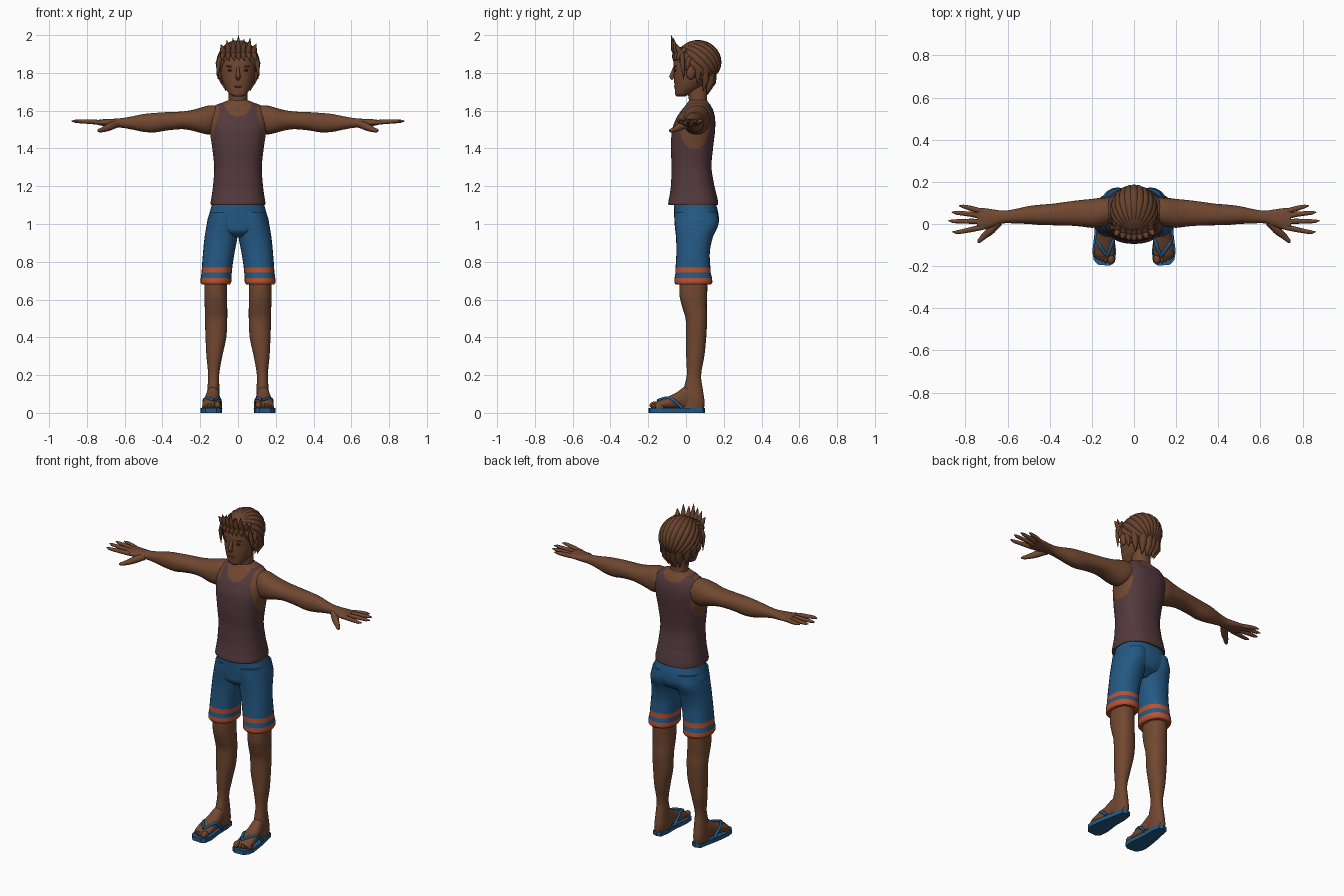
import bpy, bmesh, math
from mathutils import Vector, Matrix


def mat(name, rgb):
    m = bpy.data.materials.new(name)
    m.diffuse_color = (*rgb, 1)
    return m


SKIN = mat("brown_skin", (0.165, 0.064, 0.030))
HAIR = mat("brown_hair", (0.135, 0.053, 0.025))
SHIRT = mat("plum_cloth", (0.088, 0.041, 0.046))
BLUE = mat("blue_cloth", (0.017, 0.100, 0.230))
ORANGE = mat("orange_trim", (0.480, 0.085, 0.030))
DARK = mat("dark_brown", (0.020, 0.010, 0.007))


def finish(name, bm, mats, rule=None, mirror=False, angle=50):
    bmesh.ops.recalc_face_normals(bm, faces=bm.faces)
    for f in bm.faces:
        f.smooth = True
        if rule:
            f.material_index = rule(f.calc_center_median())
    me = bpy.data.meshes.new(name)
    bm.to_mesh(me)
    bm.free()
    for m in mats:
        me.materials.append(m)
    me.set_sharp_from_angle(angle=math.radians(angle))
    ob = bpy.data.objects.new(name, me)
    bpy.context.collection.objects.link(ob)
    if mirror:
        ob.modifiers.new("mirror", 'MIRROR').use_mirror_merge = False
    return ob


def smooth_path(rows, subs):
    """Catmull-Rom samples through rows of numbers."""
    out, n = [], len(rows)
    for i in range(n - 1):
        p = [rows[max(i - 1, 0)], rows[i], rows[i + 1], rows[min(i + 2, n - 1)]]
        for k in range(subs):
            t = k / subs
            row = [0.5 * (2 * b + (c - a) * t + (2 * a - 5 * b + 4 * c - d) * t * t
                          + (3 * b - a - 3 * c + d) * t ** 3) for a, b, c, d in zip(*p)]
            row[0] = p[1][0] + (p[2][0] - p[1][0]) * t
            out.append(row)
    return out + [list(rows[-1])]


def skin_rings(bm, rings):
    loops = [[bm.verts.new(v) for v in r] for r in rings]
    n = len(loops[0])
    for a, b in zip(loops, loops[1:]):
        for i in range(n):
            j = (i + 1) % n
            bm.faces.new((a[i], a[j], b[j], b[i]))
    bm.faces.new(loops[0][::-1])
    bm.faces.new(loops[-1])


def loft(name, axis, rows, mats, rule=None, mirror=False, seg=28, subs=4, power=2.2):
    """Rows are: position on axis, then min/max of the two other axes."""
    order = {'z': (1, 2, 0), 'x': (0, 1, 2), 'y': (1, 0, 2)}[axis]
    rings = []
    for t, a0, a1, b0, b1 in smooth_path(rows, subs):
        ring = []
        for i in range(seg):
            w = 2 * math.pi * i / seg
            c, s = math.cos(w), math.sin(w)
            c = math.copysign(abs(c) ** (2 / power), c)
            s = math.copysign(abs(s) ** (2 / power), s)
            p = (t, (a0 + a1) / 2 + c * (a1 - a0) / 2, (b0 + b1) / 2 + s * (b1 - b0) / 2)
            ring.append([p[k] for k in order])
        rings.append(ring)
    bm = bmesh.new()
    skin_rings(bm, rings)
    return finish(name, bm, mats, rule, mirror)


def tubes(name, paths, material, mirror=False, seg=10):
    """Each path is a list of (x, y, z, radius)."""
    bm = bmesh.new()
    for path in paths:
        pts = [Vector(p[:3]) for p in path]
        side, rings = Vector((0.31, 0.9, 0.2)), []
        for i, p in enumerate(pts):
            t = (pts[min(i + 1, len(pts) - 1)] - pts[max(i - 1, 0)]).normalized()
            side = (side - t * side.dot(t)).normalized()
            up, r = t.cross(side), path[i][3]
            rings.append([p + r * (side * math.cos(w) + up * math.sin(w))
                          for w in (2 * math.pi * k / seg for k in range(seg))])
        skin_rings(bm, rings)
    return finish(name, bm, [material], mirror=mirror)


def blobs(name, items, material, mirror=False):
    """Ellipsoids given as (centre, radii, tilt about y)."""
    bm = bmesh.new()
    for c, r, tilt in items:
        bmesh.ops.create_uvsphere(
            bm, u_segments=16, v_segments=10, radius=1,
            matrix=Matrix.Translation(c) @ Matrix.Rotation(tilt, 4, 'Y') @ Matrix.Diagonal((*r, 1)))
    return finish(name, bm, [material], mirror=mirror)


# Tank top: skin shows at the neckline and armholes
def shirt_rule(c):
    depth = 0.08 if c.y < 0.06 else 0.045
    neck = (c.x / 0.075) ** 2 + ((c.z - 1.65) / depth) ** 2 < 1 or c.z > 1.643
    hole = abs(c.x) > 0.1 and ((c.y - 0.045) / 0.08) ** 2 + ((c.z - 1.52) / 0.125) ** 2 < 1
    return 1 if neck or hole or (abs(c.x) > 0.13 and c.z > 1.53) else 0


loft("tank_top", 'z', [
    (z, -w, w, y0, y1) for z, w, y0, y1 in [
        (1.10, .143, -.092, .168), (1.11, .145, -.094, .17), (1.15, .139, -.087, .163),
        (1.2, .132, -.08, .15), (1.3, .126, -.076, .135), (1.4, .136, -.08, .143),
        (1.5, .150, -.074, .154), (1.56, .152, -.052, .154), (1.6, .143, -.026, .145),
        (1.63, .118, -.002, .13), (1.65, .065, .012, .115), (1.66, .045, .02, .11)]],
    [SHIRT, SKIN], shirt_rule, seg=112, subs=8, power=2.4)

# Shorts: seat and two legs with striped hems
loft("shorts_seat", 'z', [
    (.93, -.04, .04, -.025, .10), (.96, -.12, .12, -.055, .15), (1.0, -.162, .162, -.06, .172),
    (1.05, -.153, .153, -.063, .172), (1.115, -.136, .136, -.065, .158)], [BLUE], power=2.4)


def hem_rule(c):
    return 1 if c.z < .715 or .742 < c.z < .77 else 0


loft("shorts_leg", 'z', [
    (.68, .043, .192, -.055, .132), (.69, .036, .198, -.061, .139), (.715, .035, .197, -.06, .137),
    (.742, .033, .193, -.056, .131), (.77, .03, .191, -.055, .129), (.85, .018, .185, -.051, .126),
    (.93, .003, .177, -.053, .142), (1.0, -.005, .165, -.06, .172), (1.06, 0, .15, -.062, .168)],
    [BLUE, ORANGE], hem_rule, True)

# Legs and feet
loft("leg", 'z', [
    (.76, .06, .176, -.035, .115), (.62, .058, .178, -.034, .112), (.56, .057, .176, -.02, .11),
    (.5, .057, .175, -.002, .112), (.4, .062, .172, 0, .107), (.3, .083, .167, .001, .097),
    (.2, .1, .158, .004, .08), (.13, .098, .162, -.012, .088), (.06, .096, .167, -.03, .098),
    (.022, .098, .166, -.03, .096)], [SKIN], None, True)
loft("foot", 'y', [
    (-.165, .1, .178, .02, .05), (-.15, .094, .186, .02, .062), (-.11, .091, .188, .02, .08),
    (-.05, .095, .178, .02, .108), (0, .098, .168, .02, .14), (.05, .1, .164, .02, .12),
    (.09, .112, .152, .02, .07)], [SKIN], None, True)
blobs("toes", [((.109, -.165, .04), (.017, .028, .02), 0)] +
      [((.134 + .0155 * i, -.163 + .008 * i, .037 - .002 * i), (.0095, .024, .016), 0)
       for i in range(4)], SKIN, True)

# Sandals
bm = bmesh.new()
outline = [(.105, .09), (.13, .1), (.16, .09), (.172, .03), (.188, -.05), (.198, -.13), (.192, -.17),
           (.172, -.193), (.115, -.198), (.09, -.18), (.085, -.13), (.096, -.04), (.096, .04)]
skin_rings(bm, [[(x, y, z) for x, y in outline] for z in (0, .025)])
finish("sandal_sole", bm, [BLUE], mirror=True, angle=40)
tubes("sandal_strap", [
    smooth_path([(.127, -.15, .066, .007), (.107, -.1, .078, .009), (.095, -.06, .067, .009),
                 (.092, -.02, .025, .009)], 4),
    smooth_path([(.127, -.15, .066, .007), (.162, -.105, .078, .009), (.179, -.065, .067, .009),
                 (.18, -.02, .025, .009)], 4)], BLUE, True)

# Arms and hands
loft("arm", 'x', [
    (.09, .005, .125, 1.50, 1.625), (.15, -.012, .125, 1.475, 1.628), (.2, -.018, .119, 1.483, 1.615),
    (.25, -.012, .114, 1.496, 1.602), (.3, -.008, .108, 1.502, 1.595), (.38, -.006, .097, 1.495, 1.592),
    (.44, -.005, .092, 1.485, 1.588), (.5, 0, .085, 1.488, 1.582), (.57, .003, .07, 1.502, 1.568),
    (.62, .003, .063, 1.51, 1.56), (.66, -.01, .068, 1.513, 1.557), (.71, -.026, .075, 1.518, 1.555),
    (.745, -.028, .074, 1.525, 1.551)], [SKIN], None, True)
fingers = [[(.72, y0, 1.537, .013), (.77, y0 * .5 + y1 * .5, 1.541, .0125),
            (xt - .02, y1 - .003, 1.544, .009), (xt, y1, 1.545, .003)]
           for y0, xt, y1 in [(.06, .83, .086), (.036, .865, .056), (.010, .88, .016), (-.016, .862, -.036)]]
fingers.append([(.64, .01, 1.53, .02), (.68, -.03, 1.515, .02), (.715, -.06, 1.5, .014),
                (.735, -.08, 1.495, .010), (.742, -.088, 1.494, .004)])
tubes("fingers", [smooth_path([(p[0],) + p[1:] for p in f], 3) for f in fingers], SKIN, True)

# Neck and head, with a hair-coloured scalp
loft("neck", 'z', [(1.6, -.06, .06, .01, .12), (1.65, -.05, .05, .016, .112),
                   (1.74, -.05, .05, .0, .115)], [SKIN])


def scalp_rule(c):
    return 1 if c.z > 1.89 or (c.y > .02 and c.z > 1.83) or (c.y > .08 and c.z > 1.74) else 0


loft("head", 'z', [
    (z, -w, w, y0, y1) for z, w, y0, y1 in [
        (1.675, .025, -.05, -.005), (1.685, .045, -.057, .02), (1.72, .068, -.06, .08),
        (1.76, .085, -.063, .13), (1.8, .094, -.064, .15), (1.85, .099, -.066, .158),
        (1.9, .093, -.055, .152), (1.94, .065, -.015, .12), (1.955, .03, .02, .09)]],
    [SKIN, HAIR], scalp_rule, seg=48)

# Face
blobs("ear", [((.1, .025, 1.8), (.013, .024, .036), .15)], SKIN, True)
tubes("nose", [[(0, -.058, 1.835, .007), (0, -.07, 1.805, .009), (0, -.077, 1.78, .013),
                (0, -.066, 1.768, .011)]], SKIN)
blobs("eye", [((.038, -.056, 1.812), (.017, .005, .006), -.1)], DARK, True)
blobs("eyebrow", [((.042, -.057, 1.834), (.023, .005, .0045), -.15)], HAIR, True)
blobs("mouth", [((0, -.0585, 1.727), (.024, .005, .004), 0)], HAIR)

# Hair: ribbed locks swept from the forehead back to the nape
d, u = Vector((0, -.71, .71)), Vector((0, .71, .71))
locks = []
for i in range(15):
    phi = math.radians(-112 + 16 * i)
    lock = []
    for k in range(15):
        th = math.radians(8 + 158 * k / 14)
        v = d * math.cos(th) + (Vector((math.sin(phi), 0, 0)) + u * math.cos(phi)) * math.sin(th)
        r = .004 + .019 * math.sin(math.pi * min(1, .12 + .9 * k / 14)) ** .7 if k < 14 else .003
        lock.append((v.x * .094, .057 + v.y * .115, 1.845 + v.z * .108, r))
    locks.append(lock)
tubes("swept_locks", locks, HAIR)

# Upright fringe spikes and the locks lying on the forehead
spikes = []
for i, (x, top) in enumerate([(-.085, 1.95), (-.055, 1.975), (-.025, 1.985), (.002, 2.0),
                              (.03, 1.98), (.06, 1.985), (.09, 1.955)]):
    y = -.045 + 3 * x * x
    spikes.append([(x * .9, y, 1.89, .017), (x * .95, y - .02, 1.925, .015),
                   (x, y - .027, (1.925 + top) / 2, .009), (x * 1.08, y - .033, top, .001)])
    spikes.append([(x * .85, y + .02, 1.925, .014), (x * .92, y - .01, 1.91, .016),
                   (x * .98, y - .02, 1.885, .011), (x + .008, y - .021, 1.862, .001)])
tubes("fringe_spikes", spikes, HAIR)
tubes("side_locks", [
    [(.09, -.02, 1.895, .012), (.102, -.02, 1.85, .013), (.106, -.015, 1.81, .008), (.106, -.012, 1.765, .001)],
    [(.095, .02, 1.88, .014), (.106, .01, 1.85, .013), (.112, .005, 1.81, .001)],
    [(.093, .06, 1.84, .018), (.098, .065, 1.79, .016), (.088, .06, 1.74, .001)],
    [(.08, .10, 1.82, .022), (.08, .105, 1.76, .018), (.065, .09, 1.705, .001)],
    [(.045, .13, 1.82, .026), (.045, .13, 1.75, .022), (.035, .11, 1.69, .001)],
    [(.012, .14, 1.82, .026), (.012, .138, 1.75, .022), (.01, .115, 1.685, .001)]], HAIR, True)
